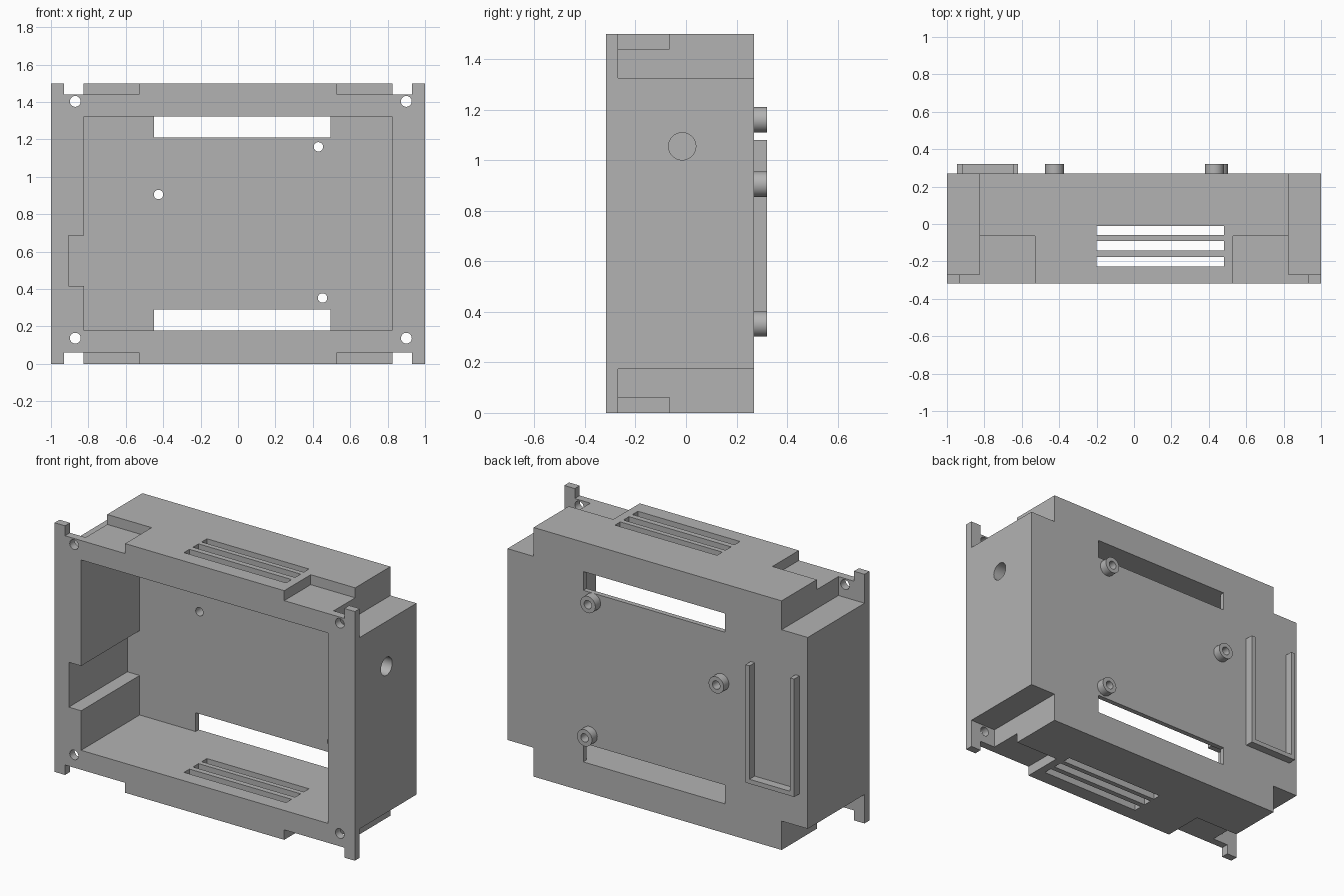
import bpy
from math import pi

cube = bpy.data.objects.get("Cube")
if cube:
    bpy.data.objects.remove(cube, do_unlink=True)

grey = bpy.data.materials.new("plain grey")
grey.use_nodes = True
colour = (0.45, 0.45, 0.45, 1)
grey.diffuse_color = colour
grey.node_tree.nodes["Principled BSDF"].inputs["Base Color"].default_value = colour


def box(name, x, y, z):
    """Box from its (low, high) extents on each axis."""
    bpy.ops.mesh.primitive_cube_add(size=1)
    ob = bpy.context.object
    ob.name = name
    ob.location = [(a + b) / 2 for a, b in (x, y, z)]
    ob.scale = [b - a for a, b in (x, y, z)]
    bpy.ops.object.transform_apply(location=True, rotation=True, scale=True)
    ob.data.materials.append(grey)
    return ob


def rod(name, centre, radius, length, axis="Y"):
    turn = (pi / 2, 0, 0) if axis == "Y" else (0, pi / 2, 0)
    bpy.ops.mesh.primitive_cylinder_add(vertices=40, radius=radius, depth=length,
                                        location=centre, rotation=turn)
    ob = bpy.context.object
    ob.name = name
    bpy.ops.object.transform_apply(location=True, rotation=True, scale=True)
    ob.data.materials.append(grey)
    return ob


def cut(target, cutter):
    """Subtract the cutter, then discard it."""
    mod = target.modifiers.new("cut", "BOOLEAN")
    mod.operation, mod.solver, mod.object = "DIFFERENCE", "EXACT", cutter
    bpy.context.view_layer.objects.active = target
    bpy.ops.object.modifier_apply(modifier=mod.name)
    bpy.data.objects.remove(cutter, do_unlink=True)


def smooth(ob):
    bpy.ops.object.select_all(action="DESELECT")
    ob.select_set(True)
    bpy.context.view_layer.objects.active = ob
    bpy.ops.object.shade_smooth_by_angle()


def span(side, a, b):
    return tuple(sorted((side * a, side * b)))


def height(side, a, b):
    """Extents measured from the middle height, towards the top or bottom."""
    return tuple(sorted((MID + side * a, MID + side * b)))


FRONT, BACK, TIP, MID = -0.317, 0.27, 0.32, 0.75
INNER, FLOOR, CEILING = 0.823, 0.177, 1.323

# Housing with open front
housing = box("housing", (-1, 1), (FRONT, BACK), (0, 1.5))
cut(housing, box("cavity", (-INNER, INNER), (-0.5, 0.24), (FLOOR, CEILING)))
cut(housing, box("side_recess", (-0.905, -0.8), (-0.5, 0.24), (0.415, 0.685)))

# Corner reliefs behind the flange and shallow pockets beside them
for sx in (-1, 1):
    for sz in (-1, 1):
        cut(housing, box("corner", span(sx, 0.826, 1.2), (-0.27, 0.5),
                         height(sz, 0.576, 0.9)))
        cut(housing, box("pocket", span(sx, 0.53, 0.93), (-0.5, -0.065),
                         height(sz, 0.69, 0.9)))

# Flange screw holes
for x in (-0.87, 0.9):
    for z in (0.137, 1.403):
        cut(housing, rod("screw_hole", (x, -0.3, z), 0.029, 0.2))

# Windows in the back wall
for z in ((FLOOR, 0.29), (1.21, CEILING)):
    cut(housing, box("window", (-0.45, 0.495), (0.2, 0.4), z))

# Vent slots through top and bottom
for y in ((-0.06, -0.01), (-0.143, -0.09), (-0.228, -0.176)):
    cut(housing, box("vent", (-0.2, 0.48), y, (-0.2, 1.7)))

# Cable hole in the left side
cut(housing, rod("cable_hole", (0.9, -0.015, 1.055), 0.054, 0.4, "X"))

# Hollow mounting bosses on the back
for i, (x, z) in enumerate(((0.43, 1.16), (-0.425, 0.905), (0.452, 0.352))):
    cut(housing, rod("boss_hole", (x, 0.25, z), 0.025, 0.2))
    boss = rod(f"mounting_boss_{i + 1}", (x, (BACK + TIP) / 2, z), 0.05, TIP - BACK)
    cut(boss, rod("boss_hole", (x, 0.3, z), 0.025, 0.3))
    smooth(boss)

# U-shaped holder rail on the back
rail = box("holder_rail", (-0.945, -0.62), (BACK, TIP), (0.37, 1.08))
cut(rail, box("rail_gap", (-0.918, -0.647), (0.2, 0.4), (0.397, 1.2)))

smooth(housing)
